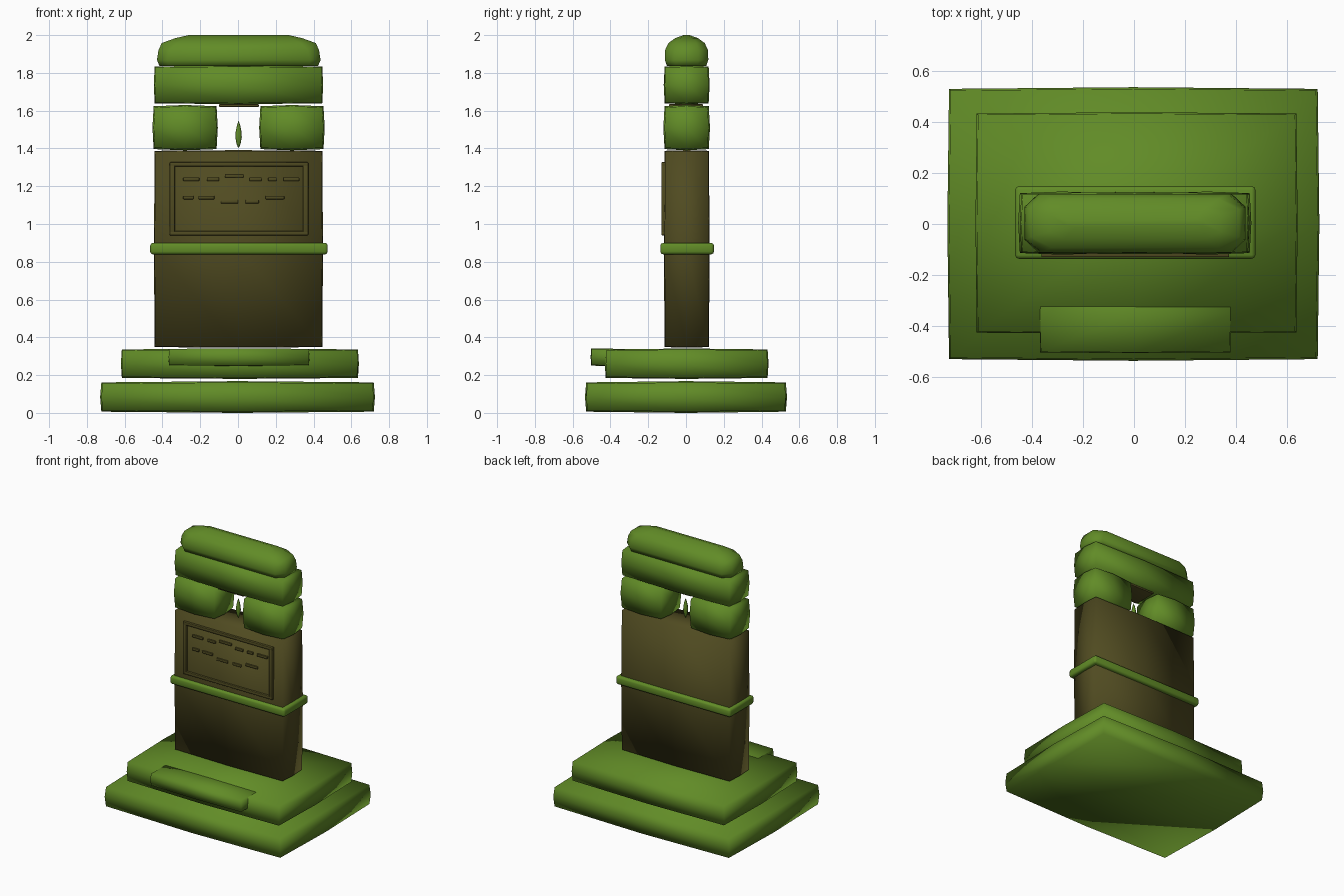
import bpy, bmesh, math

if "Cube" in bpy.data.objects:
    bpy.data.objects.remove(bpy.data.objects["Cube"])

def material(name, rgb):
    m = bpy.data.materials.new(name)
    m.diffuse_color = (*rgb, 1)
    m.use_nodes = True
    m.node_tree.nodes["Principled BSDF"].inputs["Base Color"].default_value = m.diffuse_color
    return m

MOSS = material("moss_stone", (0.12, 0.26, 0.02))
BROWN = material("brown_stone", (0.08, 0.07, 0.015))

def finish(name, bm, mat, smooth=True):
    bmesh.ops.recalc_face_normals(bm, faces=bm.faces)
    me = bpy.data.meshes.new(name)
    bm.to_mesh(me)
    bm.free()
    ob = bpy.data.objects.new(name, me)
    bpy.context.collection.objects.link(ob)
    me.materials.append(mat)
    for p in me.polygons:
        p.use_smooth = smooth
    return ob

def slab(name, x, y, z, bulge=0.012, mat=MOSS):
    """Hewn block filling the given ranges, with slightly drawn-in corners."""
    bm = bmesh.new()
    bmesh.ops.create_cube(bm, size=2)
    bmesh.ops.subdivide_edges(bm, edges=bm.edges[:], cuts=1, use_grid_fill=True)
    ranges = (x, y, z)
    for v in bm.verts:
        c = v.co.copy()
        for i in range(3):
            lo, hi = ranges[i]
            others = sum(abs(c[j]) for j in range(3) if j != i)
            inset = bulge * others / 2
            v.co[i] = (lo + hi) / 2 + c[i] * ((hi - lo) / 2 - inset)
    return finish(name, bm, mat)

def bar(name, x, y, z, bevel=0.004, mat=BROWN):
    """Straight bevelled bar."""
    bm = bmesh.new()
    bmesh.ops.create_cube(bm, size=1)
    for v in bm.verts:
        for i, (lo, hi) in enumerate((x, y, z)):
            v.co[i] = (lo + hi) / 2 + v.co[i] * (hi - lo)
    bmesh.ops.bevel(bm, geom=bm.edges[:], offset=bevel, segments=2,
                    profile=0.5, affect='EDGES')
    return finish(name, bm, mat)

def loft(name, rings, mat):
    """Skin a list of equal-length point rings and close both ends."""
    bm = bmesh.new()
    loops = [[bm.verts.new(p) for p in r] for r in rings]
    n = len(loops[0])
    for a, b in zip(loops, loops[1:]):
        for i in range(n):
            bm.faces.new((a[i], a[(i + 1) % n], b[(i + 1) % n], b[i]))
    bm.faces.new(loops[0])
    bm.faces.new(loops[-1])
    return finish(name, bm, mat)

# Stepped base
slab("base_slab", (-0.73, 0.725), (-0.535, 0.535), (0.0, 0.168), 0.013)
slab("upper_step", (-0.62, 0.64), (-0.43, 0.437), (0.18, 0.341), 0.01)

# Offering ledge on the front of the step, tilting gently down to the rear
ledge = slab("offering_ledge", (-0.37, 0.38), (-0.505, -0.2), (0.247, 0.345), 0.006)
for v in ledge.data.vertices:
    if v.co.z > 0.3:
        v.co.z -= 0.012 * (v.co.y + 0.505) / 0.3

# Main pillar and its belt
slab("pillar", (-0.445, 0.45), (-0.117, 0.125), (0.345, 1.391), 0.007, BROWN)
bar("belt", (-0.465, 0.475), (-0.136, 0.148), (0.839, 0.9), 0.015, MOSS)

# Raised frame on the front of the pillar
FY = (-0.13, -0.105)
for side, z in (("bottom", 0.94), ("top", 1.305)):
    bar("frame_" + side, (-0.362, 0.372), FY, (z, z + 0.022))
for side, x in (("left", -0.362), ("right", 0.344)):
    bar("frame_" + side, (x, x + 0.028), FY, (0.94, 1.325))

# Worn marks inside the frame: start, end, height
marks = [(-0.29, -0.205, 1.237), (-0.165, -0.1, 1.237), (-0.07, 0.03, 1.255),
         (0.06, 0.125, 1.237), (0.16, 0.205, 1.237), (0.24, 0.325, 1.237),
         (-0.29, -0.235, 1.14), (-0.21, -0.125, 1.14), (-0.09, 0.0, 1.118),
         (0.04, 0.11, 1.118), (0.145, 0.245, 1.14)]
for i, (a, b, z) in enumerate(marks):
    bar(f"mark_{i + 1}", (a, b), (-0.124, -0.105), (z - 0.009, z + 0.009), 0.003)

# Window blocks and lintel
slab("window_block_left", (-0.453, -0.107), (-0.12, 0.127), (1.39, 1.63), 0.013)
slab("window_block_right", (0.112, 0.459), (-0.12, 0.127), (1.39, 1.63), 0.013)
bar("window_ceiling_plate", (-0.1, 0.11), (-0.09, 0.09), (1.62, 1.634), 0.003)
slab("lintel", (-0.446, 0.451), (-0.118, 0.125), (1.634, 1.839), 0.01)

# Rounded capstone: height, half length, half depth, corner cut along x
cap = [(1.836, 0.42, 0.104, 0.05), (1.868, 0.433, 0.115, 0.055),
       (1.92, 0.425, 0.114, 0.06), (1.958, 0.408, 0.096, 0.08),
       (1.984, 0.335, 0.06, 0.06), (2.0, 0.265, 0.016, 0.03)]
rings = []
for z, hx, hy, cut in cap:
    quad = [(hx, 0.55 * hy), (hx - cut, hy)]
    pts = quad + [(-x, y) for x, y in quad[::-1]]
    pts += [(-x, -y) for x, y in pts]
    rings.append([(x + 0.004, y + 0.003, z) for x, y in pts])
loft("capstone", rings, MOSS)

# Small flame-shaped drop hanging in the window
drop = [(1.405, 0.003), (1.425, 0.011), (1.46, 0.017), (1.49, 0.015),
        (1.52, 0.009), (1.545, 0.001)]
loft("window_drop", [[(0.003 + r * math.cos(k * math.pi / 4),
                       r * math.sin(k * math.pi / 4), z) for k in range(8)]
                     for z, r in drop], MOSS)
